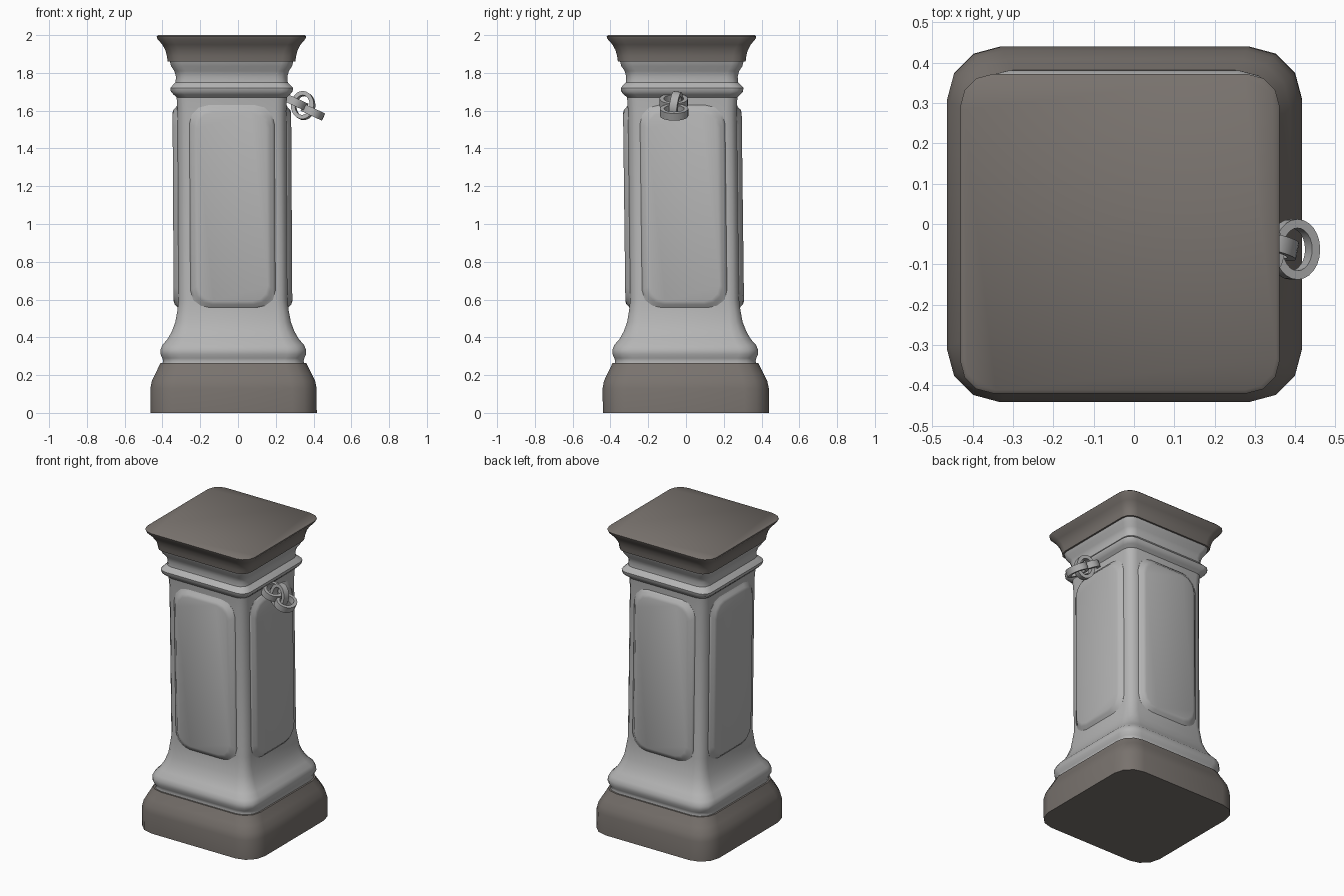
import bpy, bmesh
from math import sin, cos, pi, radians
from mathutils import Matrix, Vector

cube = bpy.data.objects.get("Cube")
if cube:
    bpy.data.objects.remove(cube, do_unlink=True)


def material(name, rgb):
    m = bpy.data.materials.new(name)
    m.use_nodes = True
    m.diffuse_color = (*rgb, 1)
    m.node_tree.nodes["Principled BSDF"].inputs["Base Color"].default_value = (*rgb, 1)
    return m


stone = material("pale stone", (0.46, 0.46, 0.46))
brown = material("brown stone", (0.19, 0.17, 0.155))
iron = material("grey metal", (0.42, 0.42, 0.42))


def centre(z):
    """Axis of the slightly leaning pillar."""
    return Vector((-0.023 - 0.006 * z, -0.012 * z, 0))


def rounded_rect(hx, hy, r, seg=3):
    pts = []
    for q, (sx, sy) in enumerate(((1, 1), (-1, 1), (-1, -1), (1, -1))):
        for i in range(seg + 1):
            a = (q + i / seg) * pi / 2
            pts.append((sx * (hx - r) + r * cos(a), sy * (hy - r) + r * sin(a)))
    return pts


def loft(name, loops, mat, closed=False, angle=40):
    """Skin a stack of equal-length loops, capped unless closed on itself."""
    bm = bmesh.new()
    rings = [[bm.verts.new(p) for p in loop] for loop in loops]
    pairs = list(zip(rings, rings[1:]))
    if closed:
        pairs.append((rings[-1], rings[0]))
    else:
        bm.faces.new(rings[0])
        bm.faces.new(rings[-1])
    for a, b in pairs:
        for i in range(len(a)):
            j = (i + 1) % len(a)
            bm.faces.new((a[i], a[j], b[j], b[i]))
    bmesh.ops.recalc_face_normals(bm, faces=bm.faces)
    me = bpy.data.meshes.new(name)
    bm.to_mesh(me)
    bm.free()
    me.materials.append(mat)
    ob = bpy.data.objects.new(name, me)
    bpy.context.collection.objects.link(ob)
    bpy.ops.object.select_all(action="DESELECT")
    ob.select_set(True)
    bpy.context.view_layer.objects.active = ob
    bpy.ops.object.shade_smooth_by_angle(angle=radians(angle))
    return ob


def moulding(name, profile, mat):
    """Square moulding from (height, half width, corner radius) steps."""
    loft(name, [[Vector((x, y, z)) + centre(z) for x, y in rounded_rect(h, h, r)]
                for z, h, r in profile], mat)


# Plinth, shaft and cap
moulding("plinth", [(0, .44, .13), (.13, .44, .13), (.17, .432, .13),
                    (.21, .412, .12), (.245, .395, .12), (.265, .385, .11)], brown)
moulding("shaft", [(.26, .375, .1), (.275, .372, .1), (.29, .376, .1), (.31, .385, .1),
                   (.335, .385, .1), (.36, .375, .1), (.39, .348, .09), (.43, .325, .08),
                   (.48, .306, .07), (.54, .295, .06), (.6, .288, .06), (1.6, .288, .06),
                   (1.67, .292, .06), (1.685, .308, .06), (1.70, .322, .06),
                   (1.72, .325, .06), (1.735, .312, .06), (1.75, .297, .06),
                   (1.78, .295, .06), (1.81, .303, .06), (1.835, .32, .06),
                   (1.865, .328, .06)], stone)
moulding("cap", [(1.86, .338, .07), (1.89, .342, .07), (1.92, .35, .07), (1.95, .366, .07),
                 (1.98, .392, .08), (1.992, .396, .08), (2, .388, .08)], brown)

# Raised panel on each side of the shaft
for k, side in enumerate(("front", "left", "back", "right")):
    turn = Matrix.Rotation(k * pi / 2, 3, "Z")
    loops = []
    for depth, inset in ((.27, 0), (.289, 0), (.296, .012), (.308, .024), (.314, .04)):
        loops.append([turn @ Vector((u, -depth, 1.09 + v)) + centre(1.09 + v)
                      for u, v in rounded_rect(.225 - inset, .54 - inset, .1 - inset * .4)])
    loft(side + "_panel", loops, stone, angle=60)


# Chain links hanging from the left side
def link(name, loc, tilt, turn, rx, ry):
    rot = Matrix.Rotation(turn, 3, "Z") @ Matrix.Rotation(tilt[1], 3, "Y") @ Matrix.Rotation(tilt[0], 3, "X")
    loops = []
    for i in range(24):
        a = i * pi / 12
        loops.append([rot @ Vector(((rx + d) * cos(a), (ry + d) * sin(a), h)) + Vector(loc)
                      for d, h in ((0, -.021), (0, .021), (-.022, .021), (-.022, -.021))])
    loft(name, loops, iron, closed=True)


link("wall_link", (.305, -.065, 1.645), (0, radians(25)), 0, .066, .075)
link("middle_link", (.345, -.055, 1.627), (radians(82), 0), radians(-12), .062, .075)
link("end_link", (.397, -.063, 1.592), (0, radians(25)), 0, .062, .075)
